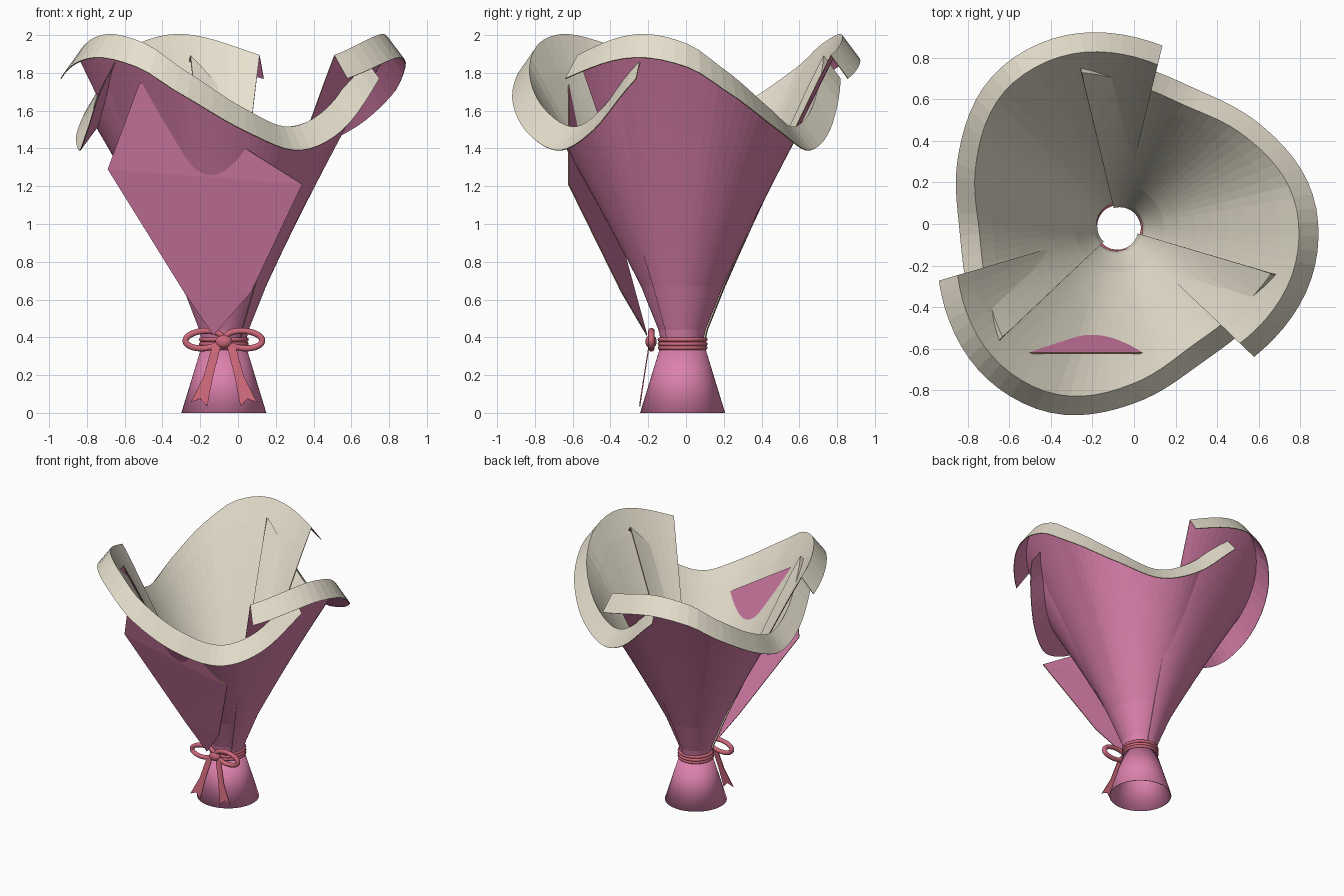
import bpy, math
from mathutils import Vector

if "Cube" in bpy.data.objects:
    bpy.data.objects.remove(bpy.data.objects["Cube"])

CX, CY = -0.075, -0.018          # axis of the wrap


def material(name, rgb):
    m = bpy.data.materials.new(name)
    m.diffuse_color = (*rgb, 1)
    m.use_nodes = True
    m.node_tree.nodes["Principled BSDF"].inputs["Base Color"].default_value = m.diffuse_color
    return m


PINK = material("pink_paper", (0.72, 0.22, 0.42))
CREAM = material("cream_paper", (0.80, 0.75, 0.62))
EDGE = material("paper_edge", (0.42, 0.30, 0.14))
RIBBON = material("ribbon", (0.62, 0.14, 0.20))


def make(name, verts, faces, mats):
    me = bpy.data.meshes.new(name)
    me.from_pydata(verts, [], faces)
    me.update()
    for m in mats:
        me.materials.append(m)
    ob = bpy.data.objects.new(name, me)
    bpy.context.collection.objects.link(ob)
    return ob


def paper(ob, thick, back):
    s = ob.modifiers.new("thickness", 'SOLIDIFY')
    s.thickness = thick
    s.offset = -1
    s.material_offset = back
    s.material_offset_rim = 2


def smooth(ob, angle=40):
    bpy.ops.object.select_all(action='DESELECT')
    ob.select_set(True)
    bpy.context.view_layer.objects.active = ob
    bpy.ops.object.shade_smooth_by_angle(angle=math.radians(angle))


# rim of one sheet: (degrees from its start, radius, height)
RIM = [(0, .80, 1.89), (27, .86, 2.0), (45, .865, 1.95), (58, .84, 1.82),
       (80, .75, 1.62), (104, .675, 1.51), (127, .70, 1.62), (147, .775, 1.89)]


def rim(a):
    """Smooth curve through the rim points."""
    k = max(i for i in range(len(RIM) - 1) if RIM[i][0] <= a)
    p, q = RIM[k], RIM[k + 1]
    o, n = RIM[max(k - 1, 0)], RIM[min(k + 2, len(RIM) - 1)]
    d = q[0] - p[0]
    t = (a - p[0]) / d
    out = []
    for c in (1, 2):
        m0 = (q[c] - o[c]) / (q[0] - o[0]) * d
        m1 = (n[c] - p[c]) / (n[0] - p[0]) * d
        out.append((2*t**3 - 3*t*t + 1)*p[c] + (t**3 - 2*t*t + t)*m0
                   + (3*t*t - 2*t**3)*q[c] + (t**3 - t*t)*m1)
    return out


# three overlapping flared sheets with a cuff folded outward
def sheet(name, start):
    cols, up = 36, 8
    verts = []
    for i in range(cols + 1):
        a = 147 * i / cols
        r, h = rim(a)
        prof = [(.11, .36), (.128, .44), (.22, .67)]
        for j in range(1, up + 1):
            t = j / up
            prof.append((.22 + (r - .22) * (t - .08 * t * (1 - t)), .67 + (h - .67) * t))
        prof.append((r + .09, h - .122))
        shift = .008 * (1 - 2 * i / cols)
        th = math.radians(start + a)
        verts += [(CX + (pr + shift) * math.cos(th), CY + (pr + shift) * math.sin(th), z)
                  for pr, z in prof]
    n = up + 4
    faces = [(i*n + j, (i+1)*n + j, (i+1)*n + j + 1, i*n + j + 1)
             for i in range(cols) for j in range(n - 1)]
    paper(make(name, verts, faces, [PINK, CREAM, EDGE]), .005, 1)


for name, start in (("back_sheet", 76.5), ("front_sheet", 196.5), ("right_sheet", 316.5)):
    sheet(name, start)

# flared skirt under the tie
N = 48
verts = [(CX + r * math.cos(2*math.pi*i/N), CY + r * math.sin(2*math.pi*i/N), z)
         for r, z in ((.225, 0), (.112, .37)) for i in range(N)]
skirt = make("skirt", verts, [(i, (i+1) % N, N + (i+1) % N, N + i) for i in range(N)],
             [PINK, PINK, EDGE])
paper(skirt, .004, 0)
smooth(skirt)

# flat folded panel across the front
panel = make("front_panel",
             [(-.13, -.21, .41), (.07, -.345, .64), (.34, -.625, 1.21),
              (-.52, -.625, 1.75), (-.69, -.45, 1.29), (-.28, -.27, .63)],
             [(0, 1, 5), (1, 2, 5), (2, 4, 5), (2, 3, 4)], [PINK, PINK, EDGE])
paper(panel, .006, 0)


# ribbon pieces
def tube(name, pts, rad):
    cu = bpy.data.curves.new(name, 'CURVE')
    cu.dimensions = '3D'
    cu.bevel_depth = rad
    cu.bevel_resolution = 3
    sp = cu.splines.new('POLY')
    sp.points.add(len(pts) - 1)
    for p, c in zip(sp.points, pts):
        p.co = (*c, 1)
    sp.use_cyclic_u = True
    cu.materials.append(RIBBON)
    ob = bpy.data.objects.new(name, cu)
    bpy.context.collection.objects.link(ob)


for k, z in enumerate((.345, .365, .388)):
    tube(f"tie_band_{k + 1}", [(CX + .12 * math.cos(2*math.pi*i/48),
                                CY + .12 * math.sin(2*math.pi*i/48), z) for i in range(48)], .012)

bpy.ops.mesh.primitive_uv_sphere_add(segments=24, ring_count=12, radius=1,
                                     location=(CX, -.185, .378))
knot = bpy.context.object
knot.name = "bow_knot"
knot.scale = (.045, .03, .037)
knot.data.materials.append(RIBBON)
smooth(knot)

for side, s in (("left", -1), ("right", 1)):
    # loop, slightly tilted
    loop = []
    for i in range(40):
        a = 2 * math.pi * i / 40
        u, v = .098 * math.cos(a), .046 * math.sin(a)
        loop.append((CX + s * (.105 + u), -.183, .388 + v - .06 * u))
    tube(f"bow_loop_{side}", loop, .017)
    # tail with a notched end
    tail = [(.015, -.195, .36), (.06, -.195, .36), (.108, -.222, .19), (.058, -.222, .19),
            (.175, -.243, .055), (.125, -.24, .075), (.088, -.245, .035)]
    ob = make(f"bow_tail_{side}", [(CX + s * x, y, z) for x, y, z in tail],
              [(0, 1, 2, 3), (3, 2, 4, 5), (3, 5, 6)], [RIBBON])
    sol = ob.modifiers.new("thickness", 'SOLIDIFY')
    sol.thickness = .006
    sol.offset = 0
